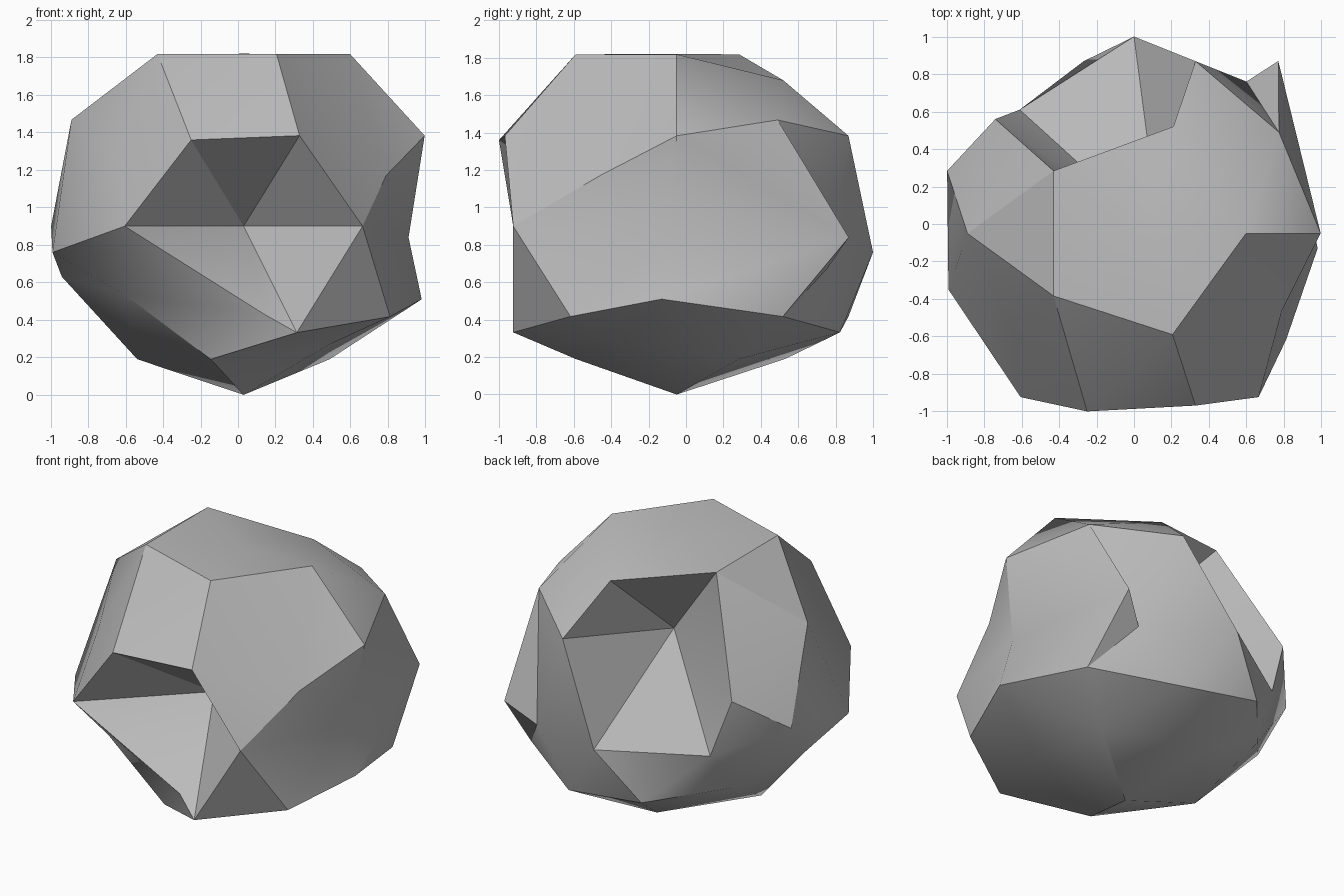
import bpy
import bmesh
from math import cos, sin, radians, sqrt
from mathutils import Vector

default_cube = bpy.data.objects.get("Cube")
if default_cube:
    bpy.data.objects.remove(default_cube, do_unlink=True)

CENTRE = Vector((0.03, -0.05, 0.9))
RADIUS = 1.08
CREASE = radians(30)

# Heights of the vertex rings on a unit ball
RINGS = {
    "crown": 0.85, "brow": 0.526, "shoulder": 0.447, "waist": 0,
    "hip": -0.447, "thigh": -0.526, "foot": -0.85,
}

# Base ball whose corners are pushed about to make the boulder
bm = bmesh.new()
bmesh.ops.create_icosphere(bm, subdivisions=2, radius=RADIUS)
bm.verts.ensure_lookup_table()
base_directions = [(v, v.co.normalized()) for v in bm.verts]
for v in bm.verts:
    v.co += CENTRE


def corner(ring, angle):
    """Return the ball corner on a ring at an angle in degrees."""
    height = RINGS[ring]
    reach = sqrt(1 - height * height)
    aim = Vector((reach * cos(radians(angle)), reach * sin(radians(angle)), height))
    return max(base_directions, key=lambda pair: pair[1].dot(aim))[0]


def push(ring, angle, x, y, z):
    """Move one corner of the ball to a new place."""
    corner(ring, angle).co = (x, y, z)


# Flat crown and shallow pointed underside
for v, direction in base_directions:
    v.co.z = min(v.co.z, 1.82)
    if direction.z < -0.95:
        v.co.z = 0
    elif direction.z < -0.8:
        v.co.z = 0.19

# Front hollow with its overhanging lip and lower rim
push("waist", -90, 0.03, -0.3, 0.9)
push("brow", -108, -0.25, -1, 1.36)
push("hip", -108, 0.14, -0.83, 0.43)

# Deep back hollow and its rim
push("brow", 108, 0.14, -0.07, 1.15)
push("crown", 72, 0.21, 0.52, 1.68)
push("waist", 90, 0, 1, 0.76)
push("waist", 126, -0.61, 0.61, 0.73)
push("shoulder", 144, -0.74, 0.56, 1.12)

# Broad scooped facet on the +x side, with a spur at the back
push("brow", -36, 0.79, -0.46, 1.17)
push("waist", -18, 0.91, -0.09, 0.84)
push("waist", 18, 0.77, 0.87, 0.84)
push("waist", 54, 0.6, 0.76, 0.68)
push("thigh", 0, 0.98, -0.13, 0.51)

# Flattened facets on the -x side
push("shoulder", -144, -0.66, -0.56, 1.27)
push("waist", -162, -0.99, -0.35, 0.76)
push("thigh", -144, -0.6, -0.55, 0.53)
push("thigh", 144, -0.64, 0.43, 0.45)
push("hip", 180, -0.94, 0.08, 0.63)

# Uneven underside
push("foot", -36, 0.49, -0.35, 0.27)
push("foot", 108, -0.15, 0.53, 0.19)

# Smooth gentle bends, keep strong ridges crisp
for face in bm.faces:
    face.smooth = True
bm.normal_update()
for edge in bm.edges:
    edge.smooth = edge.calc_face_angle(0) < CREASE

mesh = bpy.data.meshes.new("boulder")
bm.to_mesh(mesh)
bm.free()

# Plain grey stone
stone = bpy.data.materials.new("stone_grey")
stone.use_nodes = True
grey = (0.5, 0.5, 0.5, 1)
stone.diffuse_color = grey
stone.node_tree.nodes["Principled BSDF"].inputs["Base Color"].default_value = grey
mesh.materials.append(stone)

boulder = bpy.data.objects.new("boulder", mesh)
bpy.context.scene.collection.objects.link(boulder)
